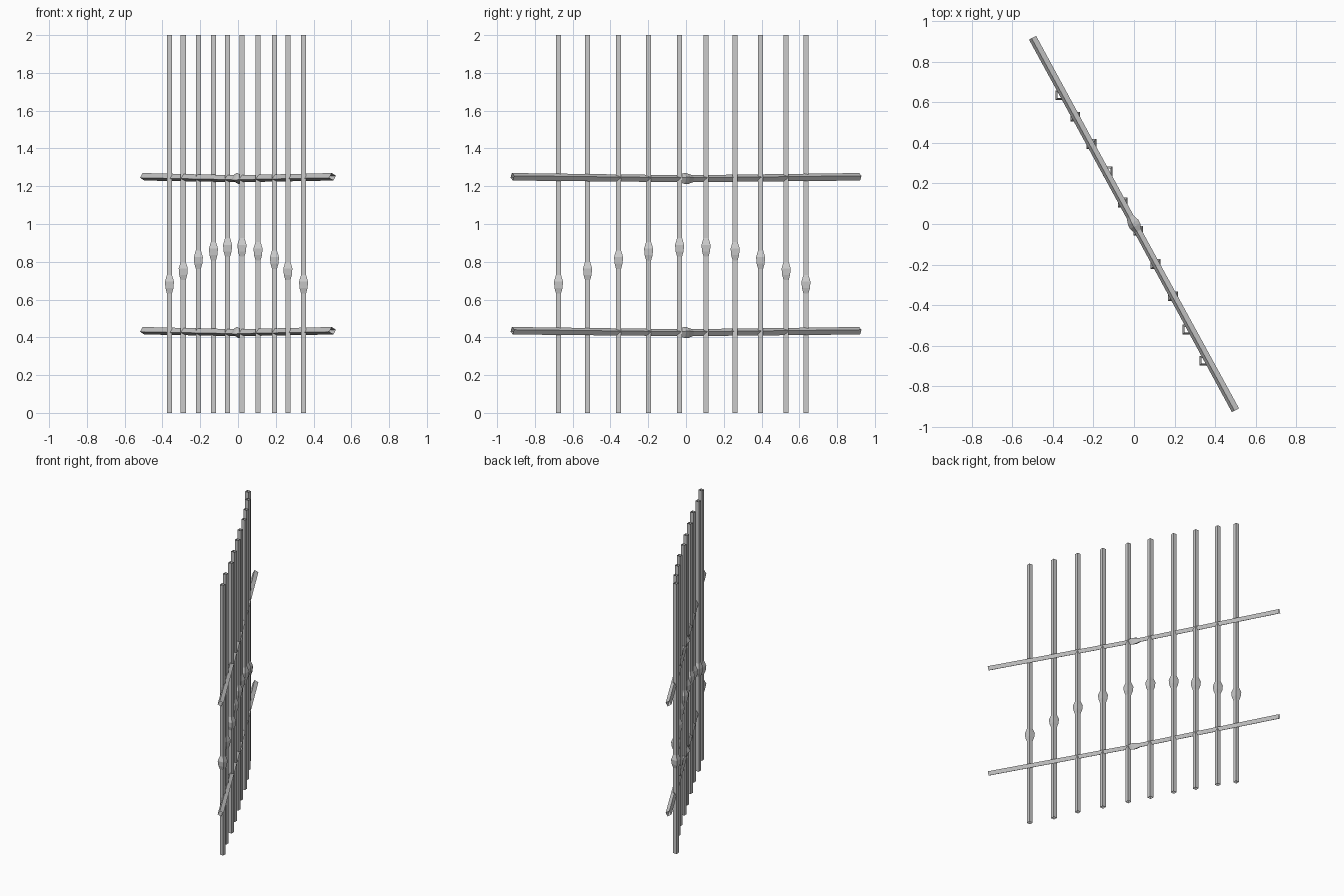
import bpy, math
from mathutils import Vector, Matrix

if "Cube" in bpy.data.objects:
    bpy.data.objects.remove(bpy.data.objects["Cube"])


def square_tube(name, rings, matrix, turn=0.0):
    """Open four-sided tube; rings are (position along axis, half width, shift)."""
    verts, faces = [], []
    for pos, half, shift in rings:
        for k in range(4):
            a = math.pi / 4 + k * math.pi / 2 + turn
            r = half * math.sqrt(2)
            verts.append(matrix @ Vector((r * math.cos(a) + shift, r * math.sin(a), pos)))
    for i in range(len(rings) - 1):
        for k in range(4):
            n = (k + 1) % 4
            faces.append((4*i + k, 4*i + n, 4*i + 4 + n, 4*i + 4 + k))
    mesh = bpy.data.meshes.new(name)
    mesh.from_pydata(verts, [], faces)
    obj = bpy.data.objects.new(name, mesh)
    bpy.context.collection.objects.link(obj)
    return obj


# Upright bars with a swollen knuckle; knuckle heights form an arch
bars = [(-0.363, 0.635), (-0.29, 0.53), (-0.21, 0.395), (-0.13, 0.26), (-0.055, 0.106),
        (0.021, -0.034), (0.106, -0.198), (0.193, -0.357), (0.264, -0.521), (0.347, -0.675)]
heights = [0.68, 0.75, 0.81, 0.855, 0.875]
heights += heights[::-1]
W = 0.0135
for (x, y), z in zip(bars, heights):
    rings = [(0, W, 0), (z - 0.047, W, 0), (z - 0.02, 0.021, 0), (z + 0.015, 0.024, 0),
             (z + 0.05, W, 0), (2, W, 0)]
    square_tube("upright_bar", rings, Matrix.Translation((x, y, 0)))

# Two cross rails, slightly sagging, running diagonally with a small centre knuckle
axis = Vector((0.5, -0.918, 0)).normalized()
up = Vector((0, 0, 1))
side = up.cross(axis)
for z in (1.25, 0.435):
    m = Matrix((up, side, axis)).transposed().to_4x4()
    m.translation = (0, 0, z)
    rings = [(-1.047, 0.0145, 0), (-0.04, 0.0135, -0.01), (-0.008, 0.021, -0.01),
             (0.012, 0.021, -0.01), (0.04, 0.0135, -0.01), (1.047, 0.0145, 0)]
    square_tube("cross_rail", rings, m, math.radians(30))
